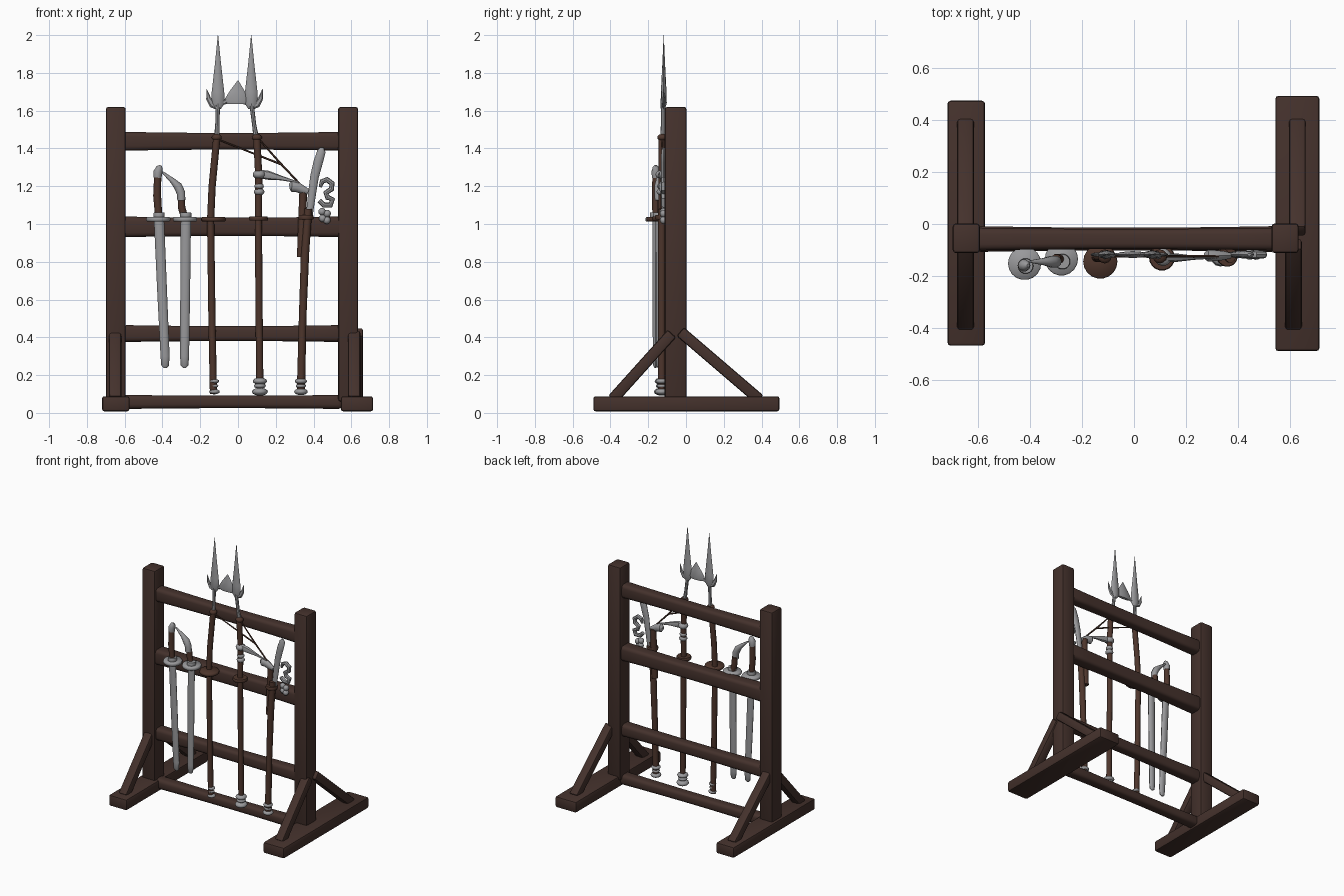
import bpy, bmesh, math
from mathutils import Vector, Matrix

cube = bpy.data.objects.get("Cube")
if cube:
    bpy.data.objects.remove(cube, do_unlink=True)


def material(name, color):
    m = bpy.data.materials.new(name)
    m.use_nodes = True
    m.diffuse_color = (*color, 1)
    bsdf = next(n for n in m.node_tree.nodes if n.type == 'BSDF_PRINCIPLED')
    bsdf.inputs["Base Color"].default_value = (*color, 1)
    bsdf.inputs["Roughness"].default_value = 0.8
    return m


WOOD = material("dark wood", (0.058, 0.031, 0.025))
GRIP = material("brown grip", (0.075, 0.036, 0.025))
STEEL = material("grey steel", (0.32, 0.32, 0.33))


def finish(name, bm, mat, angle=40):
    bmesh.ops.recalc_face_normals(bm, faces=bm.faces)
    mesh = bpy.data.meshes.new(name)
    bm.to_mesh(mesh)
    bm.free()
    mesh.materials.append(mat)
    ob = bpy.data.objects.new(name, mesh)
    bpy.context.collection.objects.link(ob)
    bpy.ops.object.select_all(action='DESELECT')
    ob.select_set(True)
    bpy.context.view_layer.objects.active = ob
    bpy.ops.object.shade_smooth_by_angle(angle=math.radians(angle))
    return ob


def box(name, center, size, bevel=0.01, tilt=0.0, waist=0.0, segments=2):
    """Rounded beam, optionally tilted about x or thinned at mid length."""
    bm = bmesh.new()
    bmesh.ops.create_cube(bm, size=1)
    bmesh.ops.scale(bm, vec=size, verts=bm.verts)
    bmesh.ops.bevel(bm, geom=bm.edges[:], offset=bevel, segments=segments,
                    affect='EDGES', profile=0.5)
    if waist:
        long_edges = [e for e in bm.edges if e.calc_length() > size[0] * 0.7]
        bmesh.ops.subdivide_edges(bm, edges=long_edges, cuts=7, use_grid_fill=True)
        for v in bm.verts:
            k = 1 - waist * (1 - (2 * v.co.x / size[0]) ** 2)
            v.co.y *= k
            v.co.z *= k
    bm.transform(Matrix.Translation(center) @ Matrix.Rotation(tilt, 4, 'X'))
    return finish(name, bm, WOOD)


def loft(name, points, mat, sides=10, flat=1.0, y=None, angle=40):
    """Tube through (x, z, radius) at depth y, flattened front to back."""
    bm = bmesh.new()
    pos = [Vector((p[0], y, p[1])) for p in points]
    rings = []
    for i, p in enumerate(pos):
        t = (pos[min(i + 1, len(pos) - 1)] - pos[max(i - 1, 0)]).normalized()
        u = Vector((0, 1, 0)).cross(t)
        r = points[i][2]
        rings.append([bm.verts.new(p + u * (r * math.cos(a)) + Vector((0, r * flat * math.sin(a), 0)))
                      for a in (2 * math.pi * k / sides for k in range(sides))])
    for lo, hi in zip(rings, rings[1:]):
        for k in range(sides):
            j = (k + 1) % sides
            bm.faces.new((lo[k], lo[j], hi[j], hi[k]))
    bm.faces.new(rings[0])
    bm.faces.new(rings[-1])
    return finish(name, bm, mat, angle)


def ball(name, x, y, z, r, mat=STEEL, squash=0.7):
    bm = bmesh.new()
    bmesh.ops.create_uvsphere(bm, u_segments=12, v_segments=8, radius=r)
    bmesh.ops.scale(bm, vec=(1, 1, squash), verts=bm.verts)
    bmesh.ops.translate(bm, vec=(x, y, z), verts=bm.verts)
    return finish(name, bm, mat, 60)


def disc(name, x, y, z, r, thick, mat):
    h = thick / 2
    return loft(name, [(x, z - h, r * 0.93), (x, z - h * 0.4, r), (x, z + h * 0.4, r),
                       (x, z + h, r * 0.93)], mat, 18, y=y, angle=60)


def brace(name, x, y0, y1, z0, z1, width):
    dy, dz = y1 - y0, z1 - z0
    box(name, (x, (y0 + y1) / 2, (z0 + z1) / 2), (width, 0.06, math.hypot(dy, dz)),
        0.012, math.atan2(-dy, dz))


# Frame: feet, posts and diagonal braces
box("right_foot", (-0.647, 0.003, 0.048), (0.145, 0.945, 0.08), 0.012)
box("left_foot", (0.63, 0.002, 0.048), (0.17, 0.985, 0.08), 0.012)
for side, x, bx in (("right", -0.647, -0.65), ("left", 0.583, 0.615)):
    box(side + "_post", (x, -0.055, 0.84), (0.105, 0.115, 1.56), 0.013)
    brace(side + "_front_brace", bx, -0.39, -0.075, 0.07, 0.42, 0.065)
    brace(side + "_back_brace", bx + (0.015 if x > 0 else 0), 0.39, -0.03, 0.07, 0.43, 0.065)

# Cross rails
for name, z, height, depth in (("top_rail", 1.438, 0.1, 0.088), ("middle_rail", 0.985, 0.11, 0.1),
                               ("lower_rail", 0.42, 0.09, 0.088), ("bottom_rail", 0.058, 0.075, 0.085)):
    box(name, (-0.03, -0.058, z), (1.17, depth, height), 0.024, waist=0.12, segments=3)

# Two swords
for name, top, tip, y in (("outer_sword", -0.418, -0.386, -0.162), ("inner_sword", -0.276, -0.283, -0.145)):
    loft(name + "_blade", [(tip, 0.238, 0.008), (tip, 0.25, 0.02), (tip, 0.3, 0.024),
                           ((top + tip) / 2, 0.65, 0.026), (top, 1.02, 0.027)],
         STEEL, 10, 0.6, y)
    disc(name + "_guard", top - 0.004, y + 0.01, 1.025, 0.064, 0.024, STEEL)
    disc(name + "_collar", top, y, 1.045, 0.03, 0.03, STEEL)
loft("outer_sword_grip", [(-0.42, 1.04, 0.019), (-0.428, 1.15, 0.021), (-0.425, 1.26, 0.019)],
     GRIP, y=-0.16)
loft("outer_sword_pommel", [(-0.426, 1.245, 0.021), (-0.424, 1.275, 0.024), (-0.415, 1.3, 0.017),
                            (-0.408, 1.31, 0.006)], STEEL, y=-0.16)
loft("inner_sword_grip", [(-0.285, 1.04, 0.019), (-0.299, 1.09, 0.02), (-0.3, 1.14, 0.019)],
     GRIP, y=-0.135)
loft("inner_sword_pommel", [(-0.3, 1.125, 0.021), (-0.302, 1.165, 0.023), (-0.318, 1.2, 0.023),
                            (-0.345, 1.228, 0.015), (-0.4, 1.275, 0.005)], STEEL, y=-0.145)

# Two long polearms with spear heads
for name, path, neck, head, out in (
        ("right_spear", [(-0.13, 0.1), (-0.138, 0.5), (-0.145, 1.02), (-0.137, 1.2), (-0.113, 1.45)],
         -0.113, -0.106, -1),
        ("left_spear", [(0.116, 0.1), (0.112, 0.5), (0.108, 1.02), (0.11, 1.25), (0.1, 1.45)],
         0.1, 0.07, 1)):
    loft(name + "_shaft", [(x, z, 0.019) for x, z in path], GRIP, y=-0.128)
    loft(name + "_socket", [(neck, 1.43, 0.016), ((neck + head) / 2, 1.53, 0.011),
                            (head, 1.65, 0.012)], STEEL, 8, y=-0.122)
    ball(name + "_knot", neck, -0.125, 1.458, 0.027, GRIP)
    loft(name + "_head", [(head, 1.61, 0.016), (head, 1.64, 0.036), (head, 1.7, 0.033),
                          (head, 1.85, 0.016), (head, 2.0, 0.001)], STEEL, 8, 0.45, -0.118)
    loft(name + "_barb", [(head, 1.615, 0.012), (head + out * 0.03, 1.632, 0.018),
                          (head + out * 0.05, 1.665, 0.013), (head + out * 0.06, 1.715, 0.001)],
         STEEL, 6, 0.5, -0.118)
    loft(name + "_inner_barb", [(head, 1.64, 0.016), (head - out * 0.035, 1.645, 0.013),
                                (head - out * 0.07, 1.67, 0.006)], STEEL, 6, 0.5, -0.118)
loft("center_spike", [(-0.005, 1.635, 0.055), (-0.005, 1.655, 0.068), (-0.003, 1.7, 0.042),
                      (0.0, 1.76, 0.002)], STEEL, 8, 0.2, -0.118)
disc("right_spear_guard", -0.13, -0.145, 1.025, 0.066, 0.022, GRIP)
disc("left_spear_guard", 0.108, -0.13, 1.03, 0.05, 0.022, GRIP)

# Third polearm, leaning
loft("leaning_shaft", [(0.333, 0.1, 0.022), (0.342, 0.5, 0.02), (0.355, 0.85, 0.022),
                       (0.372, 1.08, 0.021)], GRIP, y=-0.128)
disc("leaning_shaft_guard", 0.36, -0.125, 1.035, 0.04, 0.024, GRIP)
loft("curved_blade", [(0.378, 1.05, 0.018), (0.392, 1.16, 0.021), (0.405, 1.25, 0.023),
                      (0.425, 1.33, 0.025), (0.442, 1.385, 0.022), (0.445, 1.405, 0.008)],
     STEEL, 10, 0.6, -0.118)

# Turned feet of the polearms
for name, x, r in (("right_spear", -0.125, 0.028), ("left_spear", 0.116, 0.042), ("leaning_shaft", 0.333, 0.036)):
    for i, (z, k) in enumerate(((0.112, 1.0), (0.143, 0.75), (0.168, 0.9))):
        ball(f"{name}_foot_bead_{i}", x, -0.128, z, r * k, squash=0.5)

# Pick: banded handle, side spike and hanging cords
for i, (z, r) in enumerate(((1.17, 0.028), (1.2, 0.025), (1.262, 0.034))):
    ball(f"pick_band_{i}", 0.112, -0.128, z, r)
loft("pick_spike", [(0.1, 1.267, 0.022), (0.16, 1.258, 0.024), (0.23, 1.243, 0.012),
                    (0.32, 1.22, 0.004)], STEEL, 8, 0.7, -0.13)
for i, (x, z) in enumerate(((-0.1, 1.445), (0.11, 1.45))):
    loft(f"cord_{i}", [(x, z, 0.004), (0.23, 1.315, 0.006), (0.325, 1.215, 0.005)], GRIP, 6, y=-0.125)

# Short hammer grip with steel head
loft("hammer_grip", [(0.332, 0.825, 0.02), (0.34, 1.0, 0.022), (0.345, 1.18, 0.02)], GRIP, y=-0.115)
loft("hammer_head", [(0.272, 1.198, 0.015), (0.285, 1.2, 0.03), (0.315, 1.195, 0.027),
                     (0.345, 1.18, 0.022), (0.372, 1.17, 0.014)], STEEL, 10, 0.8, -0.122)

# Hanging coiled chain
loft("chain_coil", [(0.435, 1.195, 0.008), (0.445, 1.225, 0.014), (0.47, 1.235, 0.015), (0.498, 1.215, 0.015),
                    (0.495, 1.185, 0.015), (0.465, 1.165, 0.015), (0.475, 1.14, 0.015), (0.5, 1.13, 0.015),
                    (0.49, 1.1, 0.015), (0.455, 1.1, 0.015), (0.43, 1.125, 0.013)], STEEL, 8, y=-0.118)
for i, (x, z) in enumerate(((0.445, 1.065), (0.472, 1.055), (0.448, 1.03), (0.47, 1.02))):
    ball(f"chain_bead_{i}", x, -0.118, z, 0.02, squash=1.0)
